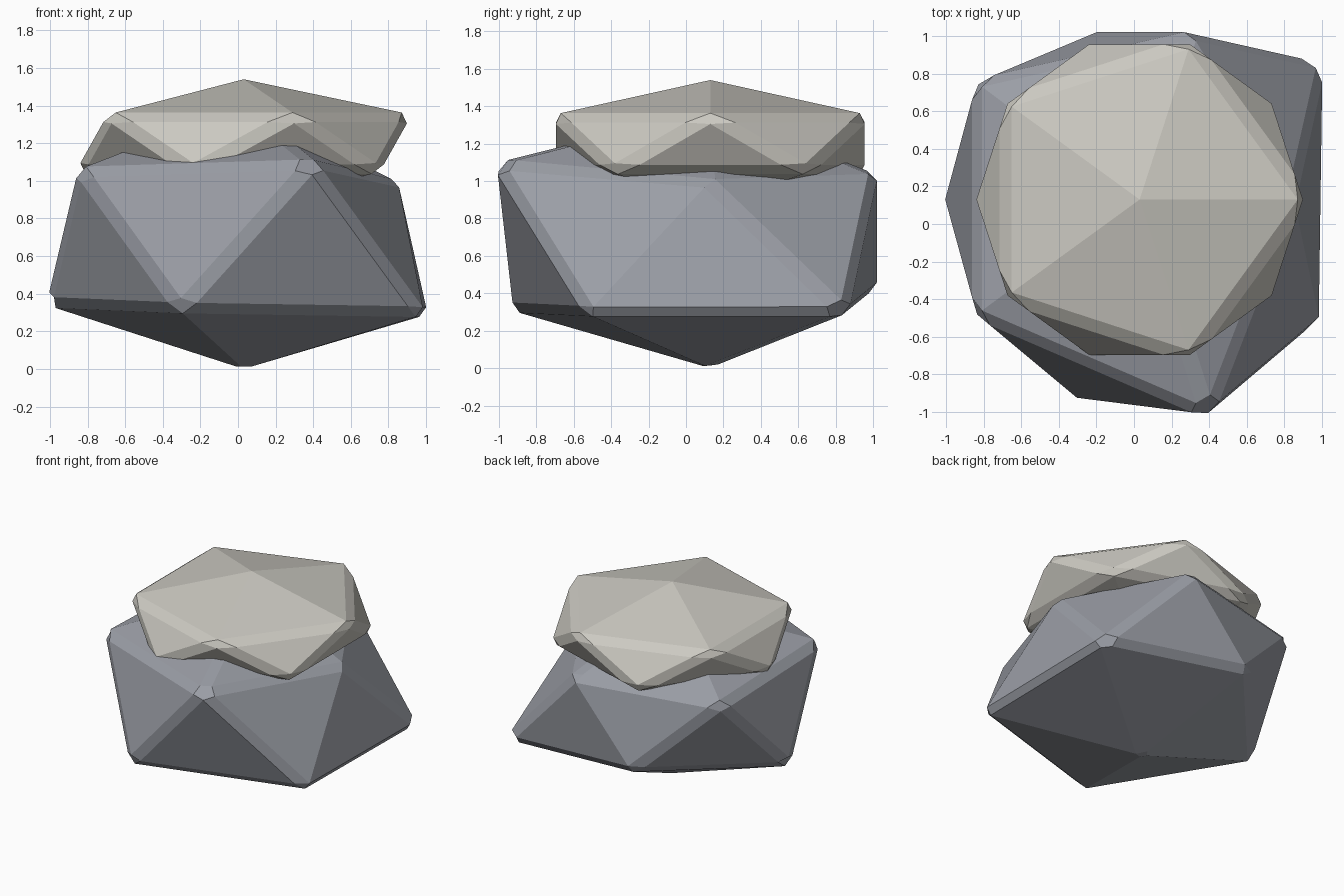
import bpy
import bmesh
from mathutils import Vector

AXIS = Vector((0.03, 0.13, 0))


def make_material(name, color):
    mat = bpy.data.materials.new(name)
    mat.use_nodes = True
    mat.diffuse_color = (*color, 1)
    bsdf = mat.node_tree.nodes["Principled BSDF"]
    bsdf.inputs["Base Color"].default_value = (*color, 1)
    bsdf.inputs["Roughness"].default_value = 0.9
    return mat


def make_stone(name, mat, bevel, shape):
    """Twelve-cornered ball, reshaped corner by corner, with chipped edges."""
    bm = bmesh.new()
    bmesh.ops.create_icosphere(bm, subdivisions=1, radius=1)
    for v in bm.verts:
        v.co = shape(v.co.copy())
    bmesh.ops.recalc_face_normals(bm, faces=bm.faces)
    mesh = bpy.data.meshes.new(name)
    bm.to_mesh(mesh)
    bm.free()
    mesh.materials.append(mat)
    obj = bpy.data.objects.new(name, mesh)
    bpy.context.collection.objects.link(obj)
    mod = obj.modifiers.new("chipped_edges", "BEVEL")
    mod.width = bevel
    mod.segments = 1
    mod.limit_method = "ANGLE"
    mod.angle_limit = 0.5236
    return obj


if "Cube" in bpy.data.objects:
    bpy.data.objects.remove(bpy.data.objects["Cube"], do_unlink=True)

rock_grey = make_material("rock_grey", (0.33, 0.345, 0.385))
cap_pale = make_material("cap_pale", (0.60, 0.585, 0.535))

# Corners of the irregular boulder: base point, lower ring, upper ring, peak
corners = [Vector(c) for c in (
    (0.03, 0.13, 0),
    (0.99, -0.53, 0.29), (-0.31, -0.94, 0.31), (-1.02, 0.13, 0.34),
    (-0.23, 1.02, 0.42), (1.01, 0.86, 0.29),
    (0.40, -1.03, 1.10), (-0.85, -0.49, 1.06), (-0.85, 0.76, 1.02),
    (0.30, 1.02, 1.04), (0.85, 0.13, 1.00),
    (0.03, 0.13, 1.40))]
middle = AXIS + Vector((0, 0, 0.7))


def boulder_shape(co):
    return min(corners, key=lambda c: (c - middle - co).length)


def cap_shape(co):
    return AXIS + Vector((co.x, co.y, 1.2 + co.z * 0.34))


make_stone("boulder", rock_grey, 0.045, boulder_shape)

# Flattened pale cap resting on the boulder
make_stone("top_cap", cap_pale, 0.045, cap_shape)
